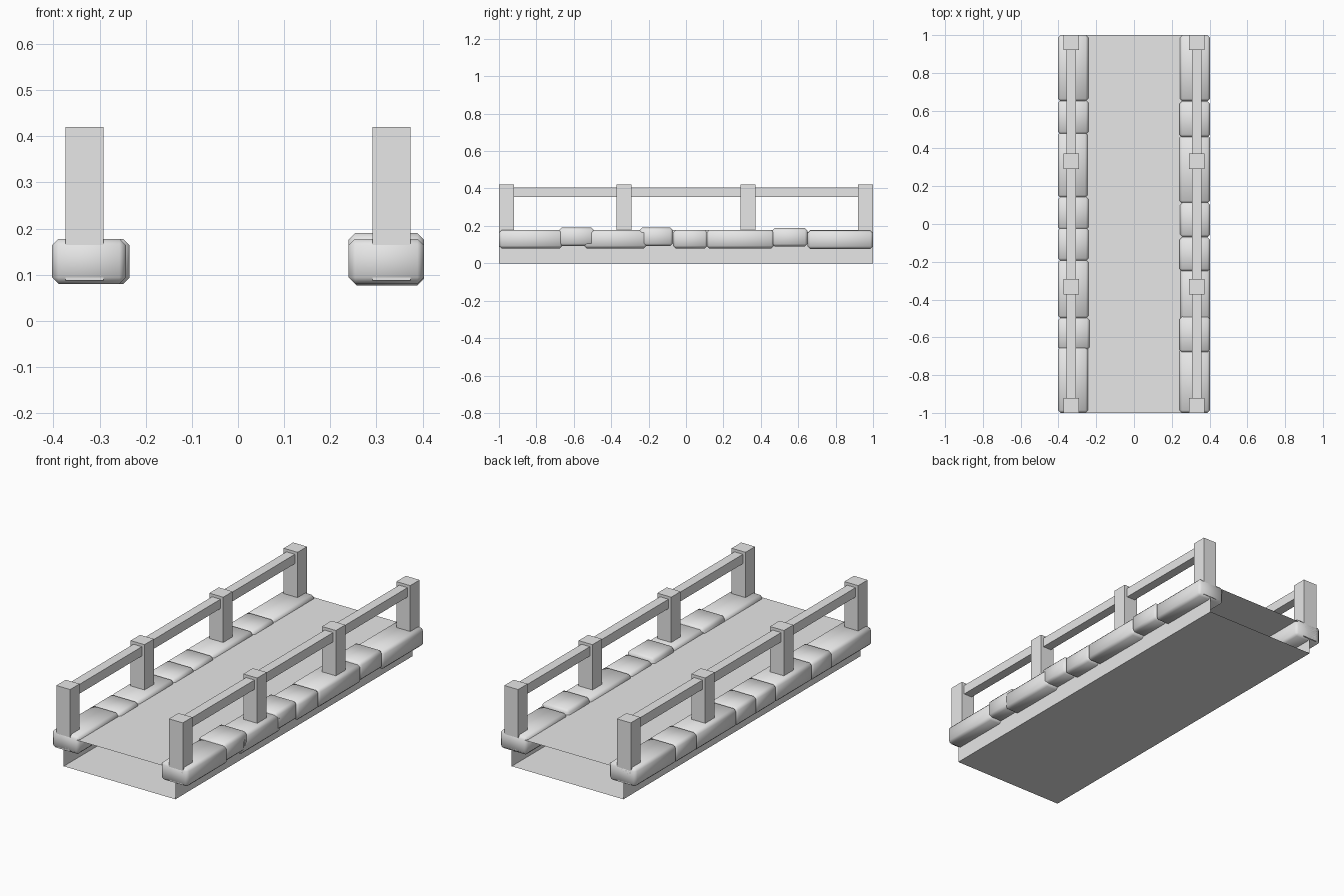
import bpy, bmesh

cube = bpy.data.objects.get("Cube")
if cube:
    bpy.data.objects.remove(cube, do_unlink=True)

# Single stone-grey material
grey = bpy.data.materials.new("light_grey")
grey.use_nodes = True
grey.diffuse_color = (0.8, 0.8, 0.8, 1)
grey.node_tree.nodes["Principled BSDF"].inputs["Base Color"].default_value = (0.8, 0.8, 0.8, 1)


def box(name, lo, hi, bevel=0.0, open_ends=False):
    """Box between two corners, with optional bevel or open y ends."""
    bm = bmesh.new()
    bmesh.ops.create_cube(bm, size=1)
    for v in bm.verts:
        for i in range(3):
            v.co[i] = lo[i] if v.co[i] < 0 else hi[i]
    bm.normal_update()
    if open_ends:
        ends = [f for f in bm.faces if abs(f.normal.y) > 0.9]
        bmesh.ops.delete(bm, geom=ends, context='FACES_ONLY')
    if bevel:
        bmesh.ops.bevel(bm, geom=bm.edges[:], offset=bevel, segments=1,
                        profile=0.5, affect='EDGES')
        for f in bm.faces:
            f.smooth = True
    mesh = bpy.data.meshes.new(name)
    bm.to_mesh(mesh)
    bm.free()
    mesh.materials.append(grey)
    obj = bpy.data.objects.new(name, mesh)
    bpy.context.collection.objects.link(obj)
    return obj


# Bridge deck: hollow sleeve, open at both ends
box("deck", (-0.33, -1, 0), (0.33, 1, 0.16), open_ends=True)

# Kerb stones: start y, end y, lift, inward shift
left_stones = [
    (-1, -0.66, 0, 0), (-0.68, -0.49, 0.012, 0), (-0.545, -0.21, 0, 0.006),
    (-0.25, -0.07, 0.012, 0), (-0.07, 0.115, 0, 0.004), (0.11, 0.47, 0, 0),
    (0.46, 0.65, 0.01, 0), (0.65, 1, -0.003, 0.003),
]
right_stones = [
    (-1, -0.65, 0, 0.003), (-0.665, -0.495, 0, -0.005), (-0.5, -0.19, 0, 0),
    (-0.195, -0.02, 0, 0), (-0.03, 0.145, 0, 0), (0.14, 0.485, 0, 0.005),
    (0.475, 0.655, 0, 0), (0.65, 1, 0, 0.002),
]
for label, side, stones in (("left", 1, left_stones), ("right", -1, right_stones)):
    for start, end, lift, shift in stones:
        inner, outer = side * (0.24 + shift), side * 0.403
        box(label + "_kerb_stone",
            (min(inner, outer), start, 0.08 + lift),
            (max(inner, outer), end, 0.178 + lift), bevel=0.014)

    # Railing posts and the rail through them
    for y in (-0.96, -0.332, 0.332, 0.96):
        x = side * 0.333
        box(label + "_post", (x - 0.041, y - 0.04, 0.088), (x + 0.041, y + 0.04, 0.42))
    box(label + "_rail", (x - 0.025, -0.96, 0.355), (x + 0.025, 0.96, 0.405))
